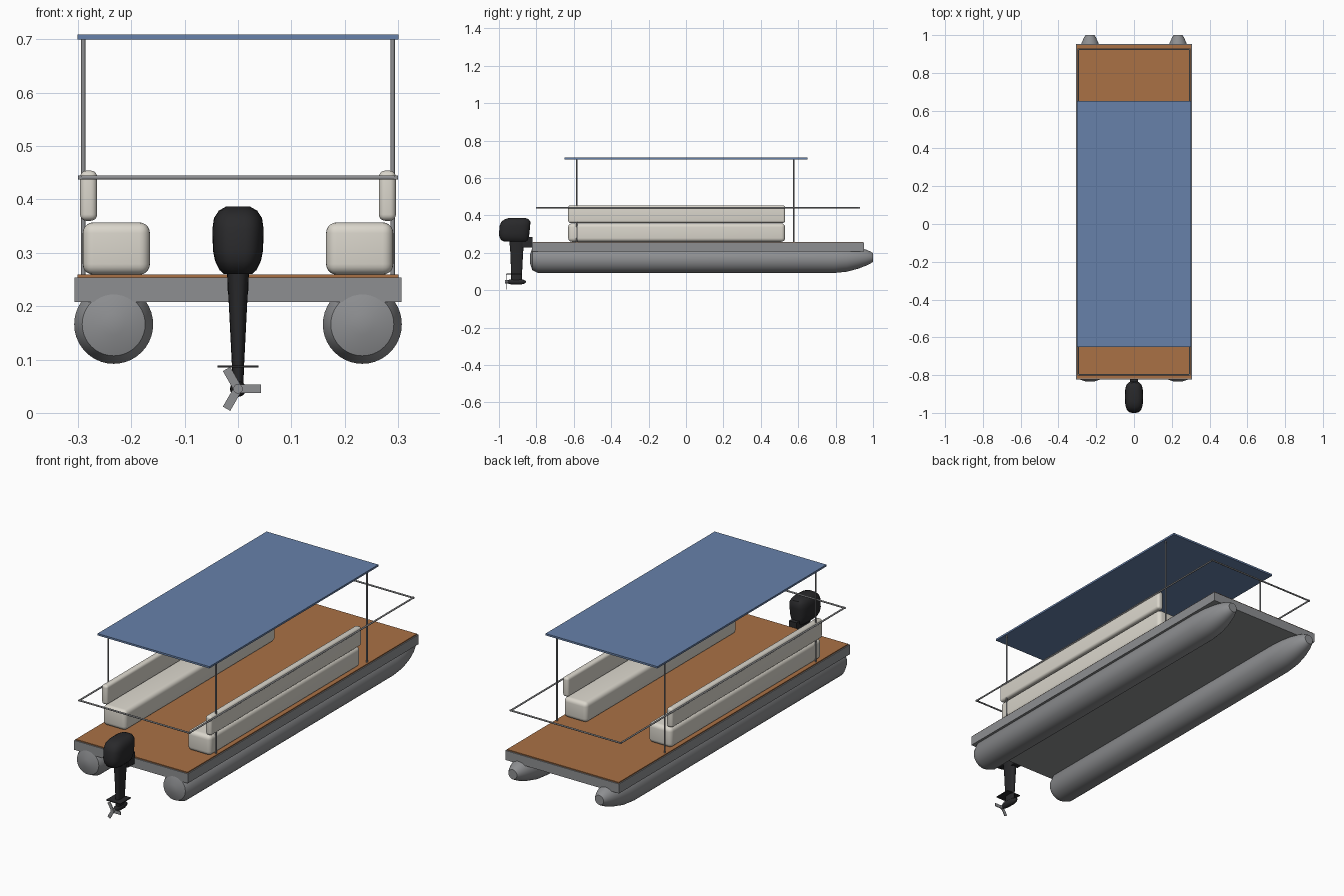
import bpy, bmesh, math
from mathutils import Matrix, Vector

if "Cube" in bpy.data.objects:
    bpy.data.objects.remove(bpy.data.objects["Cube"])


def material(name, rgb):
    m = bpy.data.materials.new(name)
    m.diffuse_color = (*rgb, 1)
    m.use_nodes = True
    m.node_tree.nodes["Principled BSDF"].inputs["Base Color"].default_value = m.diffuse_color
    return m


ALU = material("aluminium grey", (0.27, 0.275, 0.285))
WOOD = material("deck brown", (0.40, 0.165, 0.06))
SEAT = material("seat cream", (0.70, 0.67, 0.60))
BLUE = material("canopy blue", (0.135, 0.22, 0.40))
BLACK = material("motor black", (0.022, 0.022, 0.024))


def finish(name, bm, mat, smooth=True):
    bmesh.ops.recalc_face_normals(bm, faces=bm.faces)
    me = bpy.data.meshes.new(name)
    bm.to_mesh(me)
    bm.free()
    me.materials.append(mat)
    ob = bpy.data.objects.new(name, me)
    bpy.context.collection.objects.link(ob)
    if smooth:
        bpy.ops.object.select_all(action='DESELECT')
        ob.select_set(True)
        bpy.context.view_layer.objects.active = ob
        bpy.ops.object.shade_smooth_by_angle(angle=math.radians(35))
    return ob


def box(name, x, y, z, mat, bevel=0):
    """Box from (min, max) ranges, with optional rounded edges."""
    bm = bmesh.new()
    bmesh.ops.create_cube(bm, size=1)
    for v in bm.verts:
        v.co = [r[0] + (c + 0.5) * (r[1] - r[0]) for c, r in zip(v.co, (x, y, z))]
    if bevel:
        bmesh.ops.bevel(bm, geom=bm.edges[:], offset=bevel, segments=5,
                        profile=0.5, affect='EDGES')
    return finish(name, bm, mat, bevel > 0)


def loft(name, rings, mat, axis, n=32, power=2):
    """Skin superellipse rings (t, centre u, centre v, radius u, radius v)."""
    bm = bmesh.new()
    loops = []
    for t, cu, cv, ru, rv in rings:
        loop = []
        for i in range(n):
            a = math.tau * i / n
            c, s = math.cos(a), math.sin(a)
            u = cu + ru * math.copysign(abs(c) ** (2 / power), c)
            v = cv + rv * math.copysign(abs(s) ** (2 / power), s)
            loop.append(bm.verts.new((u, v, t) if axis == 'z' else (u, t, v)))
        loops.append(loop)
    for a, b in zip(loops, loops[1:]):
        for i in range(n):
            j = (i + 1) % n
            bm.faces.new((a[i], a[j], b[j], b[i]))
    bm.faces.new(loops[0])
    bm.faces.new(loops[-1])
    return finish(name, bm, mat)


def rod(name, a, b, r, mat):
    a, b = Vector(a), Vector(b)
    bm = bmesh.new()
    turn = (b - a).to_track_quat('Z', 'Y').to_matrix().to_4x4()
    bmesh.ops.create_cone(bm, cap_ends=True, segments=12, radius1=r, radius2=r,
                          depth=(b - a).length,
                          matrix=Matrix.Translation((a + b) / 2) @ turn)
    return finish(name, bm, mat)


# Deck frame, floor and canopy
box("deck_frame", (-.306, .306), (-.823, .952), (.208, .254), ALU)
box("deck_floor", (-.301, .301), (-.818, .947), (.253, .259), WOOD)
box("canopy", (-.301, .301), (-.65, .65), (.700, .709), BLUE)

for side, s in (("left", -1), ("right", 1)):
    def span(a, b):
        return tuple(sorted((s * a, s * b)))

    # Pontoon with short rear cone and upswept nose
    profile = [(-.835, .166, .020), (-.822, .166, .059), (-.79, .166, .074),
               (.79, .166, .074), (.86, .168, .069), (.92, .172, .057),
               (.965, .174, .042), (.99, .175, .030), (1.0, .175, .023)]
    loft("pontoon_" + side, [(y, s * .233, z, r, r) for y, z, r in profile],
         ALU, 'y', 40)

    # Bench and backrest
    box("bench_" + side, span(.165, .291), (-.63, .53), (.259, .357), SEAT, .02)
    box("backrest_" + side, span(.264, .296), (-.63, .53), (.36, .454), SEAT, .012)

    # Canopy posts and side rail
    for end, y in (("front", -.583), ("rear", .577)):
        rod(f"canopy_post_{end}_{side}", (s * .29, y, .256), (s * .29, y, .702),
            .004, ALU)
    rod("side_rail_" + side, (s * .296, -.801, .441), (s * .296, .929, .441),
        .004, ALU)

# Rails across both ends
for end, y in (("front", -.797), ("rear", .925)):
    rod("cross_rail_" + end, (-.30, y, .441), (.30, y, .441), .004, ALU)

# Outboard motor: cowling, leg, bracket, plate and gearcase
cowl = [(.260, -.972, -.848, .026), (.268, -.988, -.842, .035),
        (.285, -.998, -.840, .043), (.305, -1.0, -.837, .047),
        (.345, -.996, -.833, .048), (.365, -.988, -.832, .045),
        (.379, -.970, -.840, .036), (.387, -.945, -.860, .022)]
loft("motor_cowling", [(z, 0, (a + b) / 2, w, (b - a) / 2) for z, a, b, w in cowl],
     BLACK, 'z', 40, 3)
loft("motor_leg", [(.04, 0, -.906, .010, .028), (.08, 0, -.906, .011, .029),
                   (.20, 0, -.905, .017, .034), (.27, 0, -.905, .021, .040)],
     BLACK, 'z', 24, 2.6)
box("motor_bracket", (-.02, .02), (-.875, -.820), (.228, .285), BLACK)
box("cavitation_plate", (-.038, .038), (-.960, -.878), (.085, .089), BLACK)
loft("gearcase", [(-.955, 0, .045, .009, .009), (-.935, 0, .045, .014, .014),
                  (-.885, 0, .045, .015, .015), (-.865, 0, .045, .010, .010),
                  (-.855, 0, .045, .003, .003)], BLACK, 'y', 20)

# Three-bladed propeller
rod("propeller_hub", (0, -.968, .045), (0, -.950, .045), .009, ALU)
for i in range(3):
    blade = box(f"propeller_blade_{i + 1}", (.004, .043), (-.0015, .0015),
                (-.008, .008), ALU)
    blade.matrix_world = (Matrix.Translation((0, -.962, .045))
                          @ Matrix.Rotation(math.tau * i / 3, 4, 'Y'))
